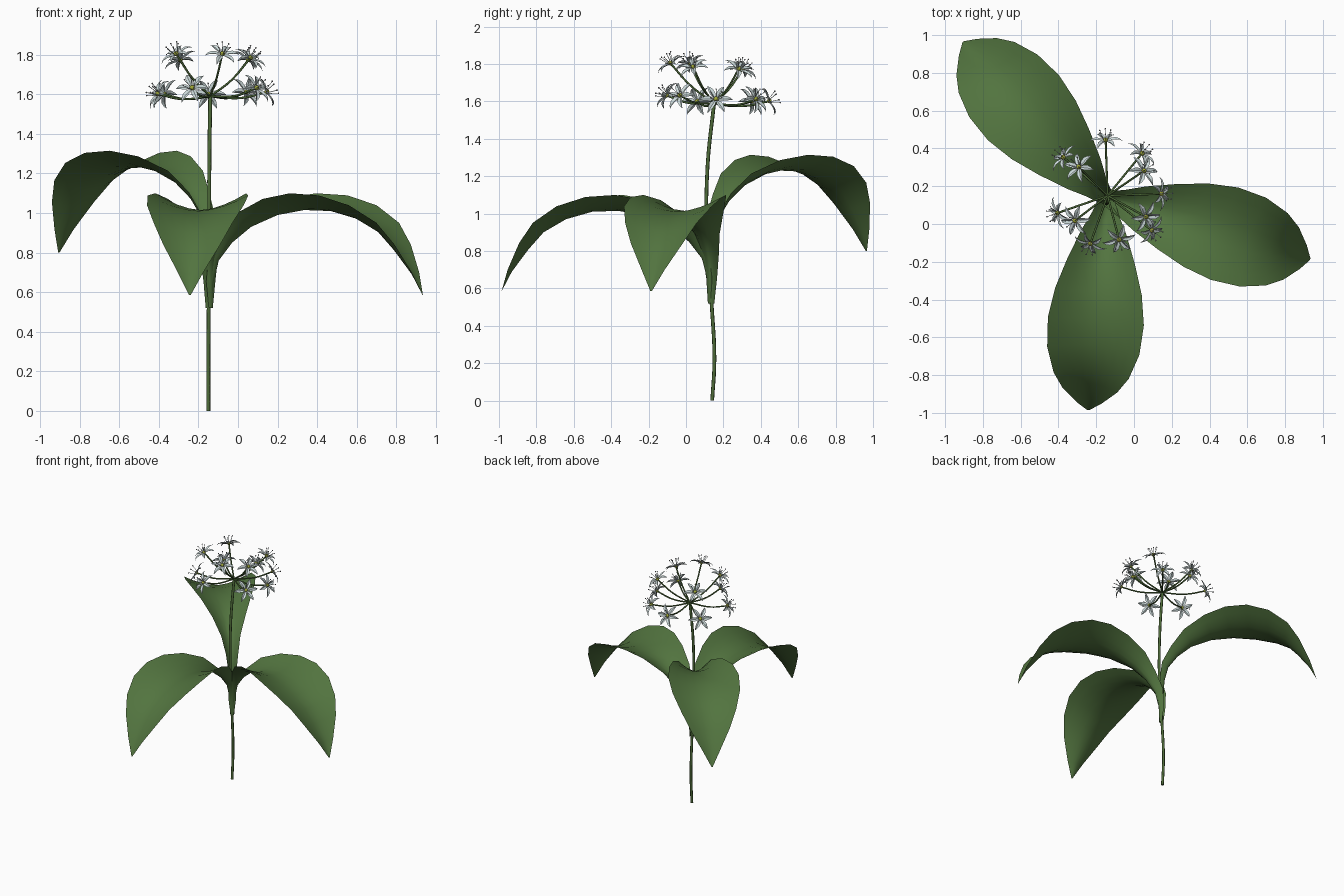
import bpy, bmesh, math, random
from mathutils import Vector

random.seed(4)
if "Cube" in bpy.data.objects:
    bpy.data.objects.remove(bpy.data.objects["Cube"])


def material(name, rgb):
    m = bpy.data.materials.new(name)
    m.use_nodes = True
    m.diffuse_color = (*rgb, 1)
    bsdf = m.node_tree.nodes["Principled BSDF"]
    bsdf.inputs["Base Color"].default_value = (*rgb, 1)
    bsdf.inputs["Roughness"].default_value = 0.7
    return m


LEAF = material("leaf green", (0.085, 0.175, 0.05))
STEM = material("stem green", (0.075, 0.145, 0.04))
PETAL = material("pale petal", (0.62, 0.72, 0.72))
CENTRE = material("yellow green centre", (0.36, 0.40, 0.04))
ANTHER = material("grey anther", (0.33, 0.33, 0.34))


def add(name, data, *mats):
    ob = bpy.data.objects.new(name, data)
    bpy.context.scene.collection.objects.link(ob)
    for m in mats:
        data.materials.append(m)
    return ob


def tube(name, points, radius, mat):
    cu = bpy.data.curves.new(name, "CURVE")
    cu.dimensions = "3D"
    cu.bevel_depth, cu.bevel_resolution, cu.resolution_u = radius, 2, 5
    cu.use_fill_caps = True
    sp = cu.splines.new("BEZIER")
    sp.bezier_points.add(len(points) - 1)
    for bp, p in zip(sp.bezier_points, points):
        bp.co = p
        bp.handle_left_type = bp.handle_right_type = "AUTO"
    return add(name, cu, mat)


# Main stem
TOP = Vector((-0.14, 0.15, 1.59))
tube("stem", [(-0.15, 0.14, 0), (-0.15, 0.152, 0.22), (-0.148, 0.138, 0.5),
              (-0.145, 0.112, 0.85), (-0.145, 0.115, 1.25), TOP], 0.01, STEM)

# Leaf rows: distance from stem, height, half width, edge lift
ROWS = [(0.015, 0.52, 0.018, 0.012), (0.022, 0.65, 0.03, 0.03), (0.05, 0.76, 0.045, 0.045),
        (0.12, 0.85, 0.07, 0.06), (0.22, 0.93, 0.12, 0.08), (0.36, 0.99, 0.18, 0.085),
        (0.5, 1.015, 0.23, 0.085), (0.64, 1.01, 0.255, 0.08), (0.78, 0.97, 0.245, 0.075),
        (0.9, 0.9, 0.2, 0.065), (0.98, 0.81, 0.145, 0.05), (1.07, 0.69, 0.065, 0.02),
        (1.125, 0.585, 0.004, 0)]
COLS = 9


def leaf(name, angle, rise):
    a = math.radians(angle)
    out, side, up = Vector((math.cos(a), math.sin(a), 0)), Vector((-math.sin(a), math.cos(a), 0)), Vector((0, 0, 1))
    base = Vector((-0.145, 0.135, rise))
    spine = [base + out * r + up * z for r, z, _, _ in ROWS]
    bm = bmesh.new()
    grid = []
    for i, (_, _, width, lift) in enumerate(ROWS):
        along = (spine[min(i + 1, len(ROWS) - 1)] - spine[max(i - 1, 0)]).normalized()
        normal = along.cross(side)
        row = []
        for j in range(COLS):
            t = 2 * j / (COLS - 1) - 1
            row.append(bm.verts.new(spine[i] + side * width * t + normal * lift * abs(t) ** 1.7))
        grid.append(row)
    for r0, r1 in zip(grid, grid[1:]):
        for j in range(COLS - 1):
            f = bm.faces.new((r0[j], r1[j], r1[j + 1], r0[j + 1]))
            f.smooth = True
    me = bpy.data.meshes.new(name)
    bm.to_mesh(me)
    bm.free()
    add(name, me, LEAF)


leaf("front_leaf", -95, 0)
leaf("left_leaf", -16.6, 0)
leaf("back_leaf", 132.5, 0.215)


# Blossom: six folded pointed petals, a round centre and six stamens
def blossom_mesh():
    bm = bmesh.new()
    profile = [(0.006, 0.004, 0), (0.03, 0.014, 0.006), (0.055, 0.014, 0.01), (0.075, 0.008, 0.008), (0.09, 0.0008, 0)]
    for k in range(6):
        a = k * math.pi / 3
        out, side = Vector((math.cos(a), math.sin(a), 0)), Vector((-math.sin(a), math.cos(a), 0))
        grid = []
        droop = random.uniform(-0.01, 0.02)
        for r, w, z in profile:
            mid = out * r + Vector((0, 0, z + droop * (r / 0.09) ** 2))
            grid.append([bm.verts.new(mid + side * w * s + Vector((0, 0, 0.45 * w * abs(s)))) for s in (-1, 0, 1)])
        for r0, r1 in zip(grid, grid[1:]):
            for j in (0, 1):
                bm.faces.new((r0[j], r1[j], r1[j + 1], r0[j + 1]))
        # Stamen between two petals
        b = a + math.pi / 6
        lean = Vector((math.cos(b), math.sin(b), 0))
        start, end = lean * 0.008, lean * 0.034 + Vector((0, 0, 0.055))
        rings = []
        for p in (start, end):
            rings.append([bm.verts.new(p + Vector((math.cos(c), math.sin(c), 0)) * 0.0018)
                          for c in (0, 2.09, 4.19)])
        for j in range(3):
            n = (j + 1) % 3
            bm.faces.new((rings[0][j], rings[0][n], rings[1][n], rings[1][j]))
        ball = bmesh.ops.create_icosphere(bm, subdivisions=1, radius=0.0045)["verts"]
        bmesh.ops.translate(bm, verts=ball, vec=end)
        for f in {f for v in ball for f in v.link_faces}:
            f.material_index = 2
    ball = bmesh.ops.create_icosphere(bm, subdivisions=2, radius=0.013)["verts"]
    bmesh.ops.translate(bm, verts=ball, vec=(0, 0, 0.006))
    for f in {f for v in ball for f in v.link_faces}:
        f.material_index = 1
        f.smooth = True
    me = bpy.data.meshes.new("blossom")
    bm.to_mesh(me)
    bm.free()
    for m in (PETAL, CENTRE, ANTHER):
        me.materials.append(m)
    return me


# Umbel of blossoms on curved stalks
BLOSSOM = blossom_mesh()
HEADS = [(-0.15, 0.44, 1.6), (0.04, 0.37, 1.61), (0.05, 0.28, 1.77), (0.14, 0.16, 1.61),
         (0.06, 0.04, 1.78), (0.09, -0.03, 1.63), (-0.08, -0.08, 1.8), (-0.23, -0.1, 1.63),
         (-0.31, 0.02, 1.8), (-0.4, 0.06, 1.6), (-0.29, 0.3, 1.77), (-0.37, 0.35, 1.6)]
for i, head in enumerate(HEADS, 1):
    head = Vector(head)
    ray = head - TOP
    bend = Vector((0, 0, -0.02))
    tube(f"stalk_{i}", [TOP, TOP + ray * 0.55 + bend, head], 0.0055, STEM)
    ob = add(f"blossom_{i}", BLOSSOM)
    facing = ray.normalized() + Vector((0, 0, 0.45))
    ob.rotation_mode = "QUATERNION"
    ob.rotation_quaternion = facing.to_track_quat("Z", "Y")
    ob.location = head
